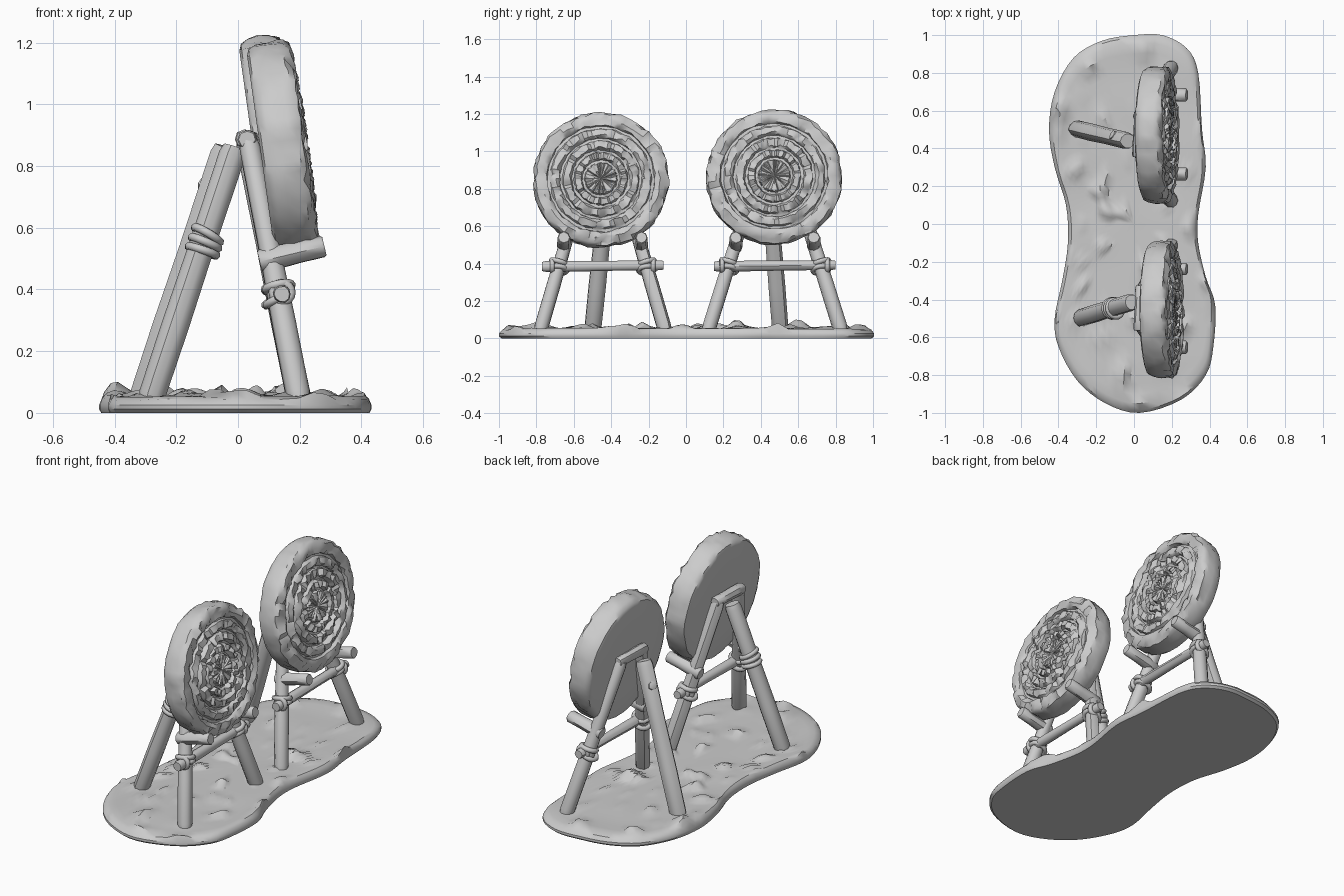
import bpy, bmesh, math, random
from mathutils import Vector, Matrix, noise

if "Cube" in bpy.data.objects:
    bpy.data.objects.remove(bpy.data.objects["Cube"])

random.seed(4)
clay = bpy.data.materials.new("plain grey")
clay.diffuse_color = (0.6, 0.6, 0.6, 1)
clay.use_nodes = True
clay.node_tree.nodes["Principled BSDF"].inputs["Base Color"].default_value = clay.diffuse_color


def finish(obj, name, angle=40):
    obj.name = name
    obj.data.materials.clear()
    obj.data.materials.append(clay)
    bpy.ops.object.select_all(action='DESELECT')
    obj.select_set(True)
    bpy.context.view_layer.objects.active = obj
    bpy.ops.object.shade_smooth_by_angle(angle=math.radians(angle))
    return obj


def from_rings(name, rings, cap_start=None, cap_end=None, matrix=None, angle=40):
    """Skin closed rings of points; caps are an apex point or None for a flat face."""
    bm = bmesh.new()
    loops = [[bm.verts.new(p) for p in ring] for ring in rings]
    n = len(loops[0])
    for a, b in zip(loops, loops[1:]):
        for i in range(n):
            j = (i + 1) % n
            bm.faces.new((a[i], a[j], b[j], b[i]))
    for loop, apex in ((loops[0][::-1], cap_start), (loops[-1], cap_end)):
        if apex is None:
            bm.faces.new(loop)
        else:
            tip = bm.verts.new(apex)
            for i in range(n):
                bm.faces.new((loop[i], loop[(i + 1) % n], tip))
    bmesh.ops.recalc_face_normals(bm, faces=bm.faces)
    if matrix:
        bm.transform(matrix)
    mesh = bpy.data.meshes.new(name)
    bm.to_mesh(mesh)
    bm.free()
    obj = bpy.data.objects.new(name, mesh)
    bpy.context.collection.objects.link(obj)
    return finish(obj, name, angle)


def log(name, a, b, r0, r1, sides=10):
    """Slightly uneven round timber between two points, with worn ends."""
    a, b = Vector(a), Vector(b)
    length = (b - a).length
    m = Matrix.Translation(a) @ (b - a).to_track_quat('Z', 'Y').to_matrix().to_4x4()
    bumps = [random.uniform(0.93, 1.07) for _ in range(sides)]
    rings = []
    for t, s in ((0, 0.86), (0.03, 1), (0.3, 1.03), (0.6, 0.97), (0.97, 1), (1, 0.86)):
        r = (r0 + (r1 - r0) * t) * s
        rings.append([(r * k * math.cos(math.tau * i / sides),
                       r * k * math.sin(math.tau * i / sides), t * length)
                      for i, k in enumerate(bumps)])
    return from_rings(name, rings, matrix=m, angle=45)


def lashing(name, at, axis, major, minor=0.014):
    bpy.ops.mesh.primitive_torus_add(
        major_segments=16, minor_segments=7, major_radius=major, minor_radius=minor,
        location=at, rotation=Vector(axis).to_track_quat('Z', 'Y').to_euler())
    finish(bpy.context.object, name, 60)


# ---- ground slab: smooth hourglass outline, lumpy top ----
outline = [(0, 1), (.15, 1), (.28, .93), (.34, .8), (.36, .5), (.38, .3), (.34, .05),
           (.34, -.1), (.38, -.28), (.43, -.43), (.42, -.65), (.38, -.8), (.25, -.93),
           (.03, -1), (-.15, -.95), (-.3, -.83), (-.4, -.65), (-.42, -.5), (-.38, -.3),
           (-.35, -.1), (-.36, .1), (-.42, .3), (-.45, .5), (-.42, .7), (-.32, .88), (-.17, .97)]
pts = [Vector(p) for p in outline]
edge = []
for i in range(len(pts)):
    p0, p1, p2, p3 = (pts[(i + k) % len(pts)] for k in (-1, 0, 1, 2))
    for t in (0, .25, .5, .75):
        edge.append(0.5 * (2 * p1 + (p2 - p0) * t + (2 * p0 - 5 * p1 + 4 * p2 - p3) * t * t
                           + (3 * p1 - p0 - 3 * p2 + p3) * t ** 3))


def ground_height(x, y):
    soft = noise.noise((x * 4, y * 4, 1.3)) * 0.008
    clod = max(0, noise.noise((x * 9, y * 9, 7.1)) - 0.22) * 0.08
    return 0.053 + soft + clod


slab = [[(p.x * .985, p.y * .985, 0) for p in edge], [(p.x, p.y, .012) for p in edge],
        [(p.x, p.y, .026) for p in edge]]
slab.append([(p.x * .98, p.y * .985, ground_height(p.x, p.y) - .01) for p in edge])
for s in [.95 - .05 * k for k in range(19)]:
    slab.append([(p.x * s, p.y * s, ground_height(p.x * s, p.y * s)) for p in edge])
from_rings("ground_slab", slab, cap_end=(0, 0, .053), angle=35)

# ---- straw disc: radius, height, notch depth, radius jitter ----
DISC = [(.20, -.066, 0, 0), (.325, -.066, 0, 0), (.345, -.058, 0, .003),
        (.357, -.035, 0, .005), (.362, .0, 0, .006), (.36, .035, 0, .006),
        (.358, .058, .006, .009), (.345, .074, .016, .008), (.315, .082, .014, .006),
        (.29, .076, .014, .006), (.285, .056, .002, .004),
        (.272, .058, .003, .004), (.266, .078, .014, .006), (.235, .086, .014, .006),
        (.222, .076, .012, .005), (.218, .058, .002, .003),
        (.206, .060, .003, .004), (.200, .084, .018, .006), (.165, .090, .016, .006),
        (.155, .062, .003, .004), (.143, .062, .003, .004),
        (.138, .086, .016, .005), (.108, .090, .016, .005),
        (.100, .062, .003, .003), (.088, .066, .004, .003),
        (.082, .084, .014, .004), (.04, .080, .012, .006)]


def straw_disc(name, centre):
    seg = 64
    rings = []
    for r, h, notch, jit in DISC:
        ring = []
        for i in range(seg):
            a = math.tau * i / seg
            rr = r + random.uniform(-jit, jit)
            rr += .006 * noise.noise((math.cos(a) * 3, math.sin(a) * 3, centre[1] + h * 5)) * (r > .3)
            hh = h - notch * (random.random() < .3) + random.uniform(-.3, .3) * notch
            ring.append((rr * math.cos(a), rr * math.sin(a), hh))
        rings.append(ring)
    lean = math.radians(8)
    m = Matrix.Translation(centre) @ Matrix.Rotation(math.pi / 2 - lean, 4, 'Y')
    from_rings(name, rings, (0, 0, -.066), (0, 0, .074), m, 38)


# ---- one stand: tripod, crossbar, pegs, lashings ----
def stand(tag, y, disc, rear_foot, rear_top, gap):
    straw_disc(tag + "_straw_disc", disc)
    log(tag + "_rear_leg", rear_foot, rear_top, .045, .045)
    apex = .035 if tag == "near" else .025
    for side, word in ((-1, "left"), (1, "right")):
        foot = Vector((.20, y + side * gap, .04))
        top = Vector((apex, y + side * .09, .885))
        log(f"{tag}_front_leg_{word}", foot, top, .04, .034)
        joint = foot.lerp(top, .41)
        axis = top - foot
        lashing(f"{tag}_leg_lashing_{word}", joint + Vector((0, 0, .02)), axis, .042)
        lashing(f"{tag}_leg_lashing_low_{word}", joint - Vector((0, 0, .018)),
                axis + Vector((-.25, side * .15, 0)), .044)
        lashing(f"{tag}_bar_lashing_{word}", (.143, joint.y + side * .035, .39), (0, 1, 0), .03)
        py = y + side * .208
        log(f"{tag}_peg_{word}", (.07, py, .49), (.28, py, .54), .036, .034, 8)
    log(tag + "_crossbar", (.143, y - .325, .385), (.143, y + .325, .392), .029, .027)
    log(tag + "_top_bar", (apex - .005, y - .12, .885), (apex + .005, y + .12, .885), .032, .03, 8)


stand("near", -.445, (.14, -.455, .845), (-.285, -.50, .035), (-.01, -.415, .86), .335)
stand("far", .475, (.115, .472, .86), (-.31, .505, .035), (-.035, .44, .86), .355)

# rope wrap on one rear leg, branch stub on the other
for k in range(3):
    lashing(f"rear_leg_wrap_{k}", (-.115 + .008 * k, -.447, .525 + .026 * k), (.3, .08, .9 - .2 * k), .047)
log("branch_stub", (-.075, .45, .725), (-.118, .475, .745), .03, .024, 7)
